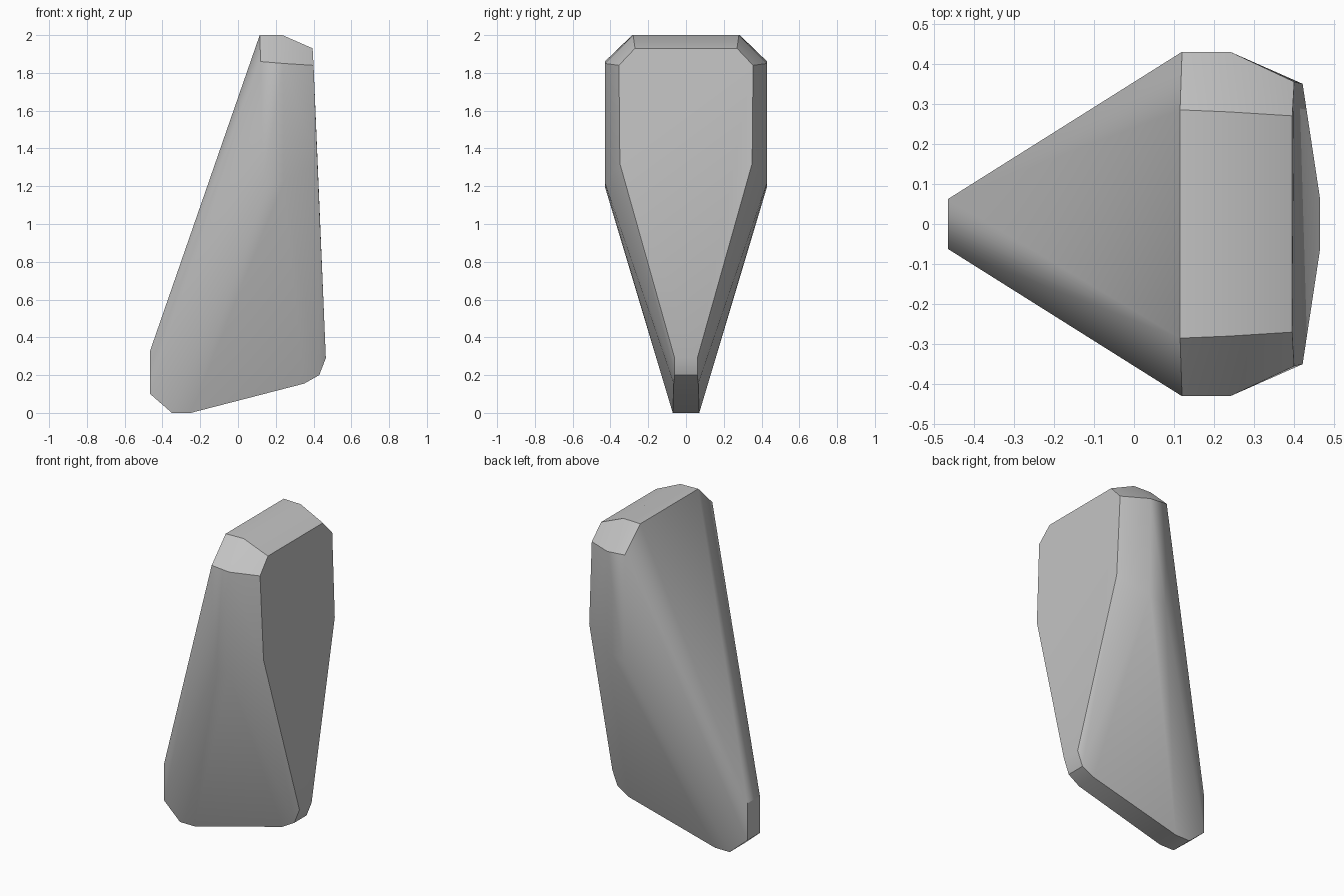
import bpy, bmesh

cube = bpy.data.objects.get("Cube")
if cube:
    bpy.data.objects.remove(cube, do_unlink=True)

# Corner points of one half; the other half is mirrored across y
crown = [(0.115, 0.285, 2.0), (0.235, 0.28, 2.0), (0.395, 0.27, 1.93)]
shoulder = [(0.12, 0.43, 1.86), (0.24, 0.43, 1.85), (0.40, 0.355, 1.84)]
waist = [(0.13, 0.43, 1.20), (0.24, 0.43, 1.22), (0.421, 0.35, 1.32)]
foot = [(0.465, 0.06, 0.29), (0.43, 0.06, 0.20), (0.35, 0.065, 0.155),
        (-0.25, 0.07, 0.0), (-0.35, 0.07, 0.0),
        (-0.465, 0.062, 0.10), (-0.465, 0.062, 0.33)]


def face_group(face):
    """Name the faceted region a face belongs to."""
    n, c = face.normal, face.calc_center_median()
    if n.x > 0.8:
        return "broad face"
    if n.x < -0.98:
        return "narrow end"
    if c.z > 1.8 and n.z > 0.5:
        return "top" if abs(n.y) < 0.3 else "corner"
    if n.z < -0.5 and abs(n.y) < 0.4:
        return "underside"
    return "body"


# Faceted stone built as the hull of its corners
bm = bmesh.new()
for x, y, z in crown + shoulder + waist + foot:
    for side in (1, -1):
        bm.verts.new((x, y * side, z))
bmesh.ops.convex_hull(bm, input=bm.verts[:])
bmesh.ops.delete(bm, geom=[v for v in bm.verts if not v.link_faces], context="VERTS")
bmesh.ops.dissolve_limit(bm, angle_limit=0.02, verts=bm.verts[:], edges=bm.edges[:])
bmesh.ops.recalc_face_normals(bm, faces=bm.faces[:])
bm.normal_update()

# Soft shading inside each region, crisp edges between regions
for face in bm.faces:
    face.smooth = True
for edge in bm.edges:
    groups = {face_group(f) for f in edge.link_faces}
    edge.smooth = len(groups) == 1

mesh = bpy.data.meshes.new("faceted_stone")
bm.to_mesh(mesh)
bm.free()
stone = bpy.data.objects.new("faceted_stone", mesh)
bpy.context.collection.objects.link(stone)

# Plain grey stone
grey = bpy.data.materials.new("stone_grey")
grey.use_nodes = True
colour = (0.55, 0.55, 0.55, 1.0)
grey.diffuse_color = colour
grey.node_tree.nodes["Principled BSDF"].inputs["Base Color"].default_value = colour
mesh.materials.append(grey)
